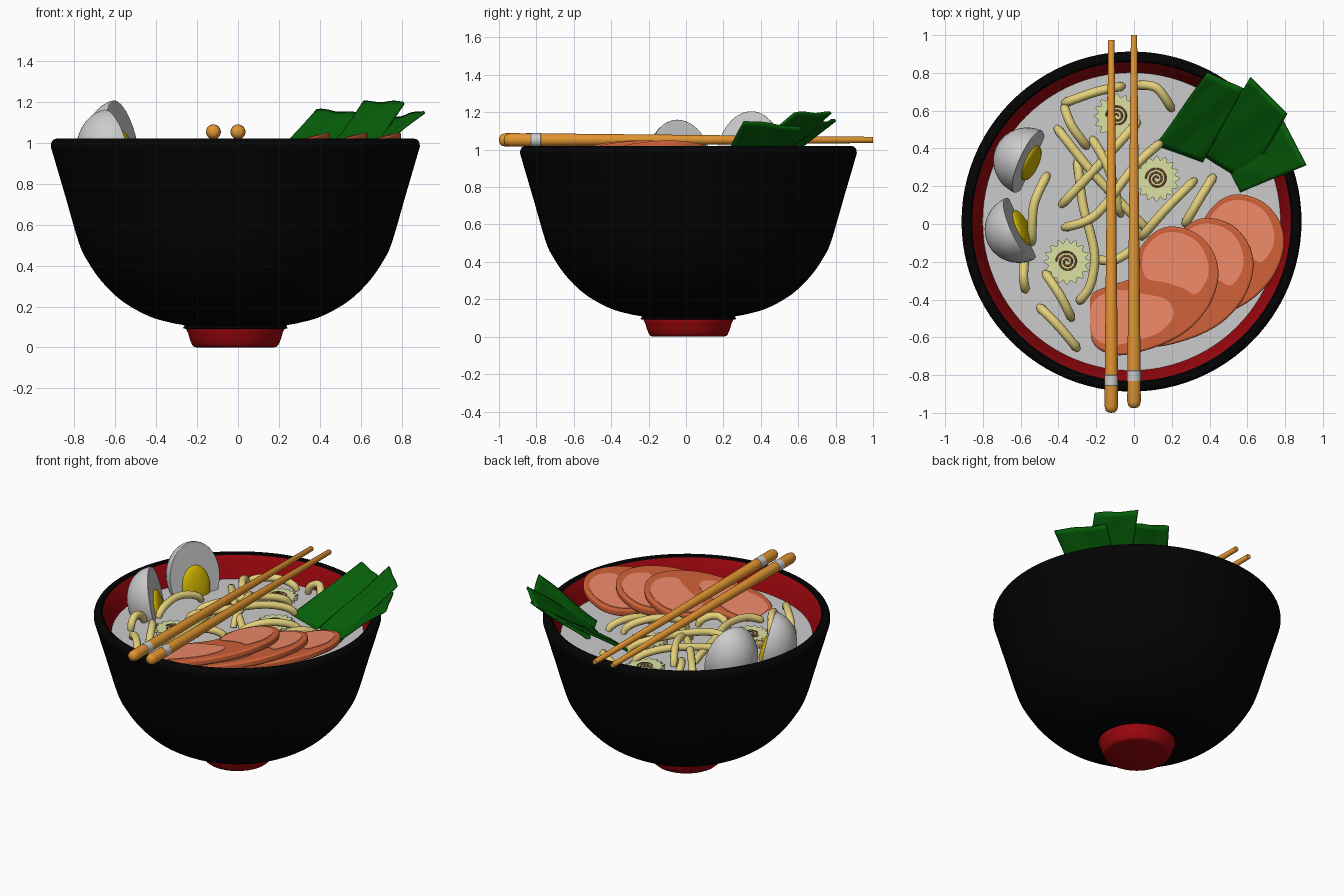
import bpy, bmesh, math
from mathutils import Vector, Matrix

if "Cube" in bpy.data.objects:
    bpy.data.objects.remove(bpy.data.objects["Cube"])

CX, CY = -0.013, 0.013      # bowl axis
BROTH_Z = 0.87


def material(name, rgb):
    m = bpy.data.materials.new(name)
    m.diffuse_color = (*rgb, 1)
    m.use_nodes = True
    m.node_tree.nodes["Principled BSDF"].inputs["Base Color"].default_value = m.diffuse_color
    return m


BLACK = material("black_lacquer", (0.001, 0.001, 0.001))
RED = material("red_lacquer", (0.33, 0.002, 0.004))
WOOD = material("wood", (0.76, 0.3, 0.03))
NOODLE = material("noodle", (0.78, 0.64, 0.2))
GREEN = material("seaweed", (0.002, 0.12, 0.003))
MEAT = material("meat_edge", (0.62, 0.12, 0.04))
PALE = material("meat_pale", (0.86, 0.25, 0.14))
YOLK = material("yolk", (0.65, 0.47, 0.0))
CAKE = material("fish_cake", (0.72, 0.75, 0.36))
SWIRL = material("swirl", (0.25, 0.09, 0.03))


def finish(bm, name, mat=None, angle=35):
    me = bpy.data.meshes.new(name)
    bm.to_mesh(me)
    bm.free()
    ob = bpy.data.objects.new(name, me)
    bpy.context.collection.objects.link(ob)
    if mat:
        me.materials.append(mat)
    bpy.ops.object.select_all(action='DESELECT')
    bpy.context.view_layer.objects.active = ob
    ob.select_set(True)
    bpy.ops.object.shade_smooth_by_angle(angle=math.radians(angle))
    return ob


def smooth_path(pts, n=6, closed=False):
    """Catmull-Rom curve through the points."""
    p = [Vector(q) for q in pts]
    p = [p[-1]] + p + p[:2] if closed else [p[0]] + p + [p[-1]]
    out = []
    for a, b, c, d in zip(p, p[1:], p[2:], p[3:]):
        for i in range(n):
            t = i / n
            out.append(0.5 * (2 * b + (c - a) * t + (2 * a - 5 * b + 4 * c - d) * t * t
                              + (3 * b - a - 3 * c + d) * t ** 3))
    return out if closed else out + [p[-2]]


def lathe(name, profile, mat=None, steps=96, flip=False, angle=35):
    bm = bmesh.new()
    vs = [bm.verts.new((q[0], 0, q[1])) for q in profile]
    es = [bm.edges.new(e) for e in zip(vs, vs[1:])]
    bmesh.ops.spin(bm, geom=vs + es, cent=(0, 0, 0), axis=(0, 0, 1),
                   angle=2 * math.pi, steps=steps)
    bmesh.ops.remove_doubles(bm, verts=bm.verts, dist=1e-5)
    bmesh.ops.recalc_face_normals(bm, faces=bm.faces)
    if flip:
        bmesh.ops.reverse_faces(bm, faces=bm.faces)
    return finish(bm, name, mat, angle)


def prism(name, outline, depth, mat, bevel=0.0):
    """Outline of 3D points extruded straight down."""
    bm = bmesh.new()
    top = bm.faces.new([bm.verts.new(q) for q in outline])
    ext = bmesh.ops.extrude_face_region(bm, geom=[top])
    bmesh.ops.translate(bm, vec=(0, 0, -depth),
                        verts=[v for v in ext["geom"] if isinstance(v, bmesh.types.BMVert)])
    bmesh.ops.recalc_face_normals(bm, faces=bm.faces)
    ob = finish(bm, name, mat)
    if bevel:
        mod = ob.modifiers.new("bevel", 'BEVEL')
        mod.width, mod.segments = bevel, 3
    return ob


def tube(name, pts, radius, mat):
    cu = bpy.data.curves.new(name, 'CURVE')
    cu.dimensions = '3D'
    cu.bevel_depth, cu.bevel_resolution, cu.use_fill_caps = radius, 3, True
    sp = cu.splines.new('POLY')
    sp.points.add(len(pts) - 1)
    for i, q in enumerate(pts):
        sp.points[i].co = (*q, 1)
        # rounded ends
        sp.points[i].radius = 0.75 if i in (0, len(pts) - 1) else 1
    sp.use_smooth = True
    cu.materials.append(mat)
    ob = bpy.data.objects.new(name, cu)
    bpy.context.collection.objects.link(ob)
    return ob


# Bowl: outer shell, red lining, foot and broth
outer = smooth_path([(0, .09), (.236, .09), (.25, .108), (.31, .12), (.42, .152), (.55, .225), (.65, .32),
                     (.72, .42), (.763, .51), (.83, .74), (.89, .945), (.9, .985), (.89, 1.012), (.868, 1.02)], 5)
inner = [(.852, 1.018), (.843, 1.005), (.82, .945), (.79, .86), (.70, .6), (.58, .4), (.4, .26), (0, .2)]
bowl = [lathe("bowl", outer + inner, BLACK),
        lathe("bowl_lining", [(.843, 1.01), (.838, 1.003), (.815, .945), (.785, .86), (.695, .6)], RED, flip=True),
        lathe("bowl_foot", [(0, 0), (.185, 0), (.2, .003), (.21, .012), (.222, .04), (.231, .072), (.24, .09),
                            (.236, .1), (0, .1)], RED, angle=50),
        lathe("broth", [(0, BROTH_Z), (.792, BROTH_Z), (.77, BROTH_Z - .06), (0, BROTH_Z - .06)])]
for ob in bowl:
    ob.location = (CX, CY, 0)

# Chopsticks lying along y, thick end to the front
for side, x, y0 in (("left", -.12, -1.0), ("right", 0, -.975)):
    stick = lathe(f"{side}_chopstick", [(0, 0), (.018, .003), (.03, .013), (.036, .035), (.035, .2),
                                        (.0165, 1.972), (.015, 1.975), (0, 1.975)], WOOD, 24)
    band = lathe(f"{side}_chopstick_band", [(.035, .143), (.0365, .145), (.0365, .198), (.035, .2)], None, 24)
    for ob in (stick, band):
        ob.location = (x, y0, 1.052)
        ob.rotation_euler.x = -math.pi / 2

# Egg halves leaning on the wall, cut face turned to the middle
for name, loc, az in (("back", (-.56, .33, .985), -24), ("front", (-.605, -.025, .94), 25)):
    rot = Matrix.Rotation(math.radians(az), 4, 'Z') @ Matrix.Rotation(math.radians(-12), 4, 'Y')
    place = Matrix.Translation(loc) @ rot
    bm = bmesh.new()
    bmesh.ops.create_uvsphere(bm, u_segments=40, v_segments=24, radius=1)
    bmesh.ops.scale(bm, vec=(.185, .18, .226), verts=bm.verts)
    bmesh.ops.bisect_plane(bm, geom=bm.verts[:] + bm.edges[:] + bm.faces[:], dist=1e-5,
                           plane_co=(0, 0, 0), plane_no=(1, 0, 0), clear_outer=True)
    bmesh.ops.holes_fill(bm, edges=[e for e in bm.edges if e.is_boundary])
    egg = finish(bm, f"{name}_egg_white")
    egg.matrix_world = place
    mod = egg.modifiers.new("bevel", 'BEVEL')
    mod.width, mod.segments, mod.angle_limit = .012, 3, math.radians(50)
    bm = bmesh.new()
    bmesh.ops.create_uvsphere(bm, u_segments=32, v_segments=16, radius=1)
    bmesh.ops.scale(bm, vec=(.035, .1, .14), verts=bm.verts)
    finish(bm, f"{name}_egg_yolk", YOLK).matrix_world = place @ Matrix.Translation((0, 0, -.065))

# Noodles: plan paths, each arching out of the broth
noodles = [
    [(-.37, .64), (-.2, .70), (-.06, .73)], [(-.37, .62), (-.33, .52), (-.25, .41)],
    [(.02, .735), (.12, .72), (.2, .61)], [(-.41, .51), (-.2, .25), (.08, -.04)],
    [(-.385, .1), (-.15, .35), (.02, .54)], [(-.37, -.02), (-.2, .05), (0, .3), (.14, .43)],
    [(-.3, .34), (-.27, .1), (-.21, -.15), (-.23, -.32), (-.29, -.41)],
    [(-.46, .26), (-.53, .1), (-.54, -.1)], [(.32, .23), (.17, .08), (.04, -.07)],
    [(.42, .25), (.34, .12), (.27, 0)], [(-.58, -.2), (-.585, -.28), (-.575, -.35)],
    [(-.47, -.26), (-.39, -.38), (-.33, -.5)], [(-.5, -.44), (-.4, -.54), (-.3, -.66)],
    [(-.19, -.19), (-.1, -.19), (0, -.13)], [(-.22, .45), (-.13, .28), (-.07, .05)]]
for i, plan in enumerate(noodles):
    path = smooth_path(plan, 8)
    rise = .06 + .015 * (i % 3)
    tube(f"noodle_{i + 1}", [(q.x, q.y, BROTH_Z + rise * math.sin(math.pi * j / (len(path) - 1)) ** .6)
                             for j, q in enumerate(path)], .0245, NOODLE)

# Fish cake slices: scalloped discs with a spiral on top
for i, (x, y, z) in enumerate([(-.09, .57, .888), (.12, .24, .888), (-.355, -.2, .888)]):
    rim = []
    for k in range(128):
        a = 2 * math.pi * k / 128
        r = .111 + .012 * math.cos(16 * a)
        rim.append((x + r * math.cos(a), y + r * math.sin(a), z))
    prism(f"fish_cake_{i + 1}", rim, .03, CAKE)
    spiral = []
    for k in range(60):
        a, r = 5 * math.pi * k / 59, .006 + .052 * k / 59
        spiral.append((x + r * math.cos(a), y + r * math.sin(a), z))
    tube(f"fish_cake_swirl_{i + 1}", spiral, .005, SWIRL)

# Meat slices: three overlapping bean shapes, sloping up to the right
bean = [(.02, -.15), (.1, -.05), (.2, -.013), (.33, -.05), (.42, -.15), (.447, -.28), (.4, -.43),
        (.3, -.55), (.17, -.63), (0, -.685), (-.12, -.69), (-.22, -.63), (-.25, -.5), (-.24, -.38),
        (-.1, -.32), (0, -.28), (.03, -.22)]
lobe = [(.05, -.15), (.13, -.06), (.23, -.045), (.33, -.09), (.385, -.18), (.39, -.28), (.33, -.37),
        (.26, -.34), (.17, -.31), (.06, -.28)]
tail = [(-.22, -.42), (-.1, -.35), (.05, -.37), (.17, -.4), (.21, -.48), (.14, -.57), (0, -.62),
        (-.13, -.64), (-.22, -.58)]
for i, (dx, dy) in enumerate([(0, 0), (.185, .045), (.348, .17)]):
    for part, shape, lift, depth, mat, bev in (("meat_slice", bean, 0, .045, MEAT, .012),
                                               ("meat_lobe", lobe, .003, .01, PALE, 0),
                                               ("meat_tail", tail, .003, .01, PALE, 0)):
        pts = [(q.x + dx, q.y + dy, 1.05 + .268 * (q.x - .44) + lift)
               for q in smooth_path(shape, 5, True)]
        prism(f"{part}_{i + 1}", pts, depth, mat, bev)

# Seaweed sheets: wavy four-corner patches (two low corners, two high corners)
sheets = [((.116, .42, .865), (.365, .33, .865), (.386, .80, 1.158), (.58, .715, 1.14)),
          ((.37, .36, .862), (.60, .22, .87), (.615, .775, 1.195), (.81, .58, 1.195)),
          ((.42, .40, .84), (.56, .167, .86), (.75, .62, 1.115), (.91, .31, 1.152))]
for i, corners in enumerate(sheets):
    a, b, c, d = map(Vector, corners)
    n = 16
    bm = bmesh.new()
    grid = [[bm.verts.new(a.lerp(b, u / n).lerp(c.lerp(d, u / n), v / n)
                          + Vector((0, 0, .006 * math.sin(9 * u / n + i) * math.sin(7 * v / n))))
             for u in range(n + 1)] for v in range(n + 1)]
    for v in range(n):
        for u in range(n):
            bm.faces.new((grid[v][u], grid[v][u + 1], grid[v + 1][u + 1], grid[v + 1][u]))
    sheet = finish(bm, f"seaweed_sheet_{i + 1}", GREEN)
    mod = sheet.modifiers.new("thickness", 'SOLIDIFY')
    mod.thickness, mod.offset = .014, 0
